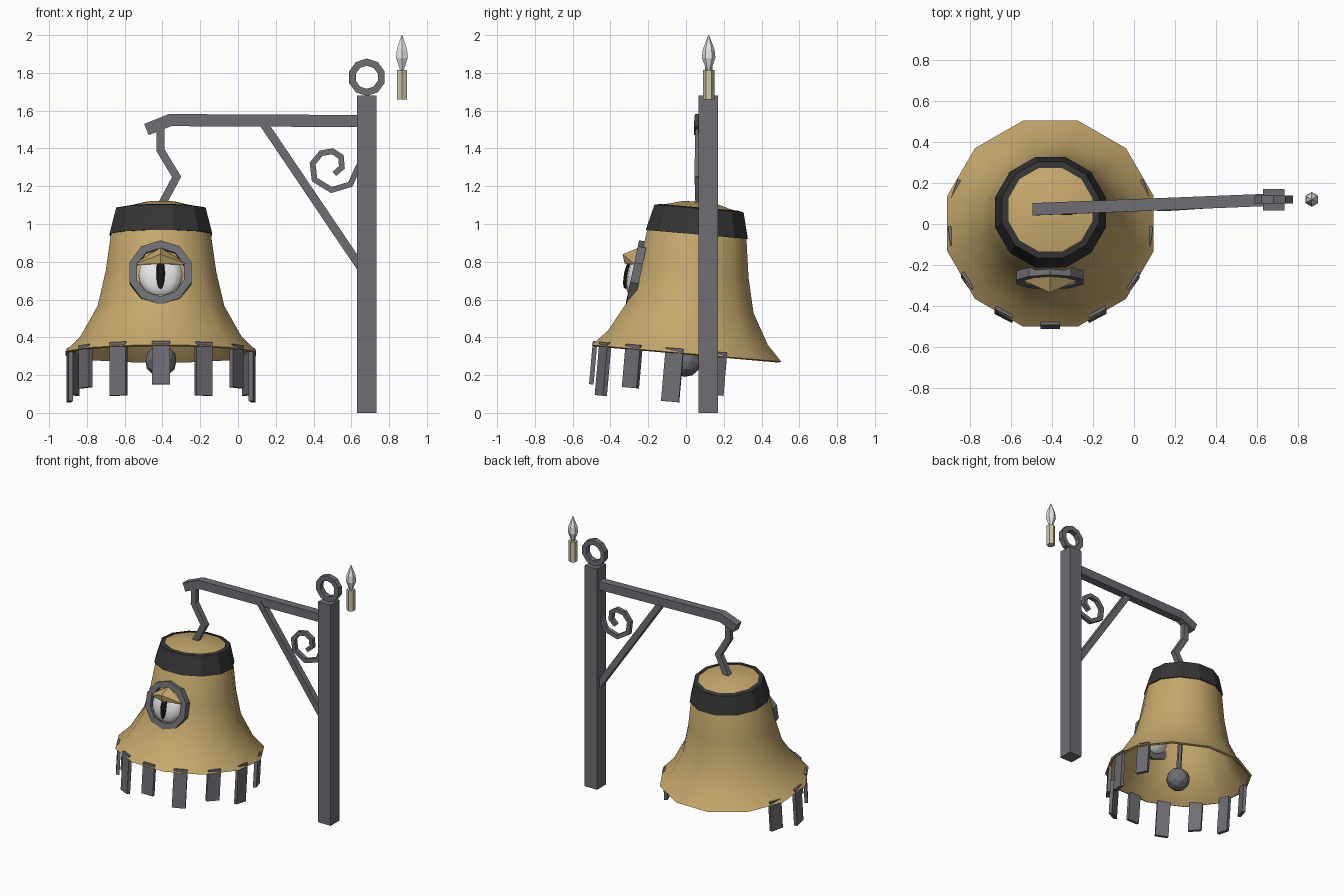
import bpy, bmesh, math
from mathutils import Vector, Matrix

if "Cube" in bpy.data.objects:
    bpy.data.objects.remove(bpy.data.objects["Cube"])


def material(name, rgb):
    m = bpy.data.materials.new(name)
    m.diffuse_color = (*rgb, 1)
    m.use_nodes = True
    m.node_tree.nodes["Principled BSDF"].inputs["Base Color"].default_value = m.diffuse_color
    return m


BRASS = material("brass", (0.56, 0.39, 0.15))
IRON = material("iron grey", (0.155, 0.155, 0.175))
BAND = material("dark band", (0.035, 0.035, 0.035))
WHITE = material("white", (0.85, 0.85, 0.85))
BLACK = material("black", (0.01, 0.01, 0.01))
WAX = material("wax", (0.62, 0.55, 0.38))


def finish(name, bm, mat, matrix=Matrix(), smooth=None):
    bmesh.ops.recalc_face_normals(bm, faces=bm.faces)
    me = bpy.data.meshes.new(name)
    bm.to_mesh(me)
    bm.free()
    ob = bpy.data.objects.new(name, me)
    bpy.context.collection.objects.link(ob)
    me.materials.append(mat)
    ob.matrix_world = matrix
    if smooth:
        bpy.ops.object.select_all(action='DESELECT')
        ob.select_set(True)
        bpy.context.view_layer.objects.active = ob
        bpy.ops.object.shade_smooth_by_angle(angle=math.radians(smooth))
    return ob


def lathe(name, profile, n, mat, matrix=Matrix(), closed=False, smooth=None, turn=0.5):
    """Revolve (radius, height) points about z; open ends are capped."""
    bm = bmesh.new()
    rings = [[bm.verts.new((r * math.cos(a), r * math.sin(a), z))
              for a in [2 * math.pi * (i + turn) / n for i in range(n)]] for r, z in profile]
    pairs = list(zip(rings, rings[1:]))
    if closed:
        pairs.append((rings[-1], rings[0]))
    else:
        bm.faces.new(rings[0])
        bm.faces.new(rings[-1])
    for a, b in pairs:
        for i in range(n):
            j = (i + 1) % n
            bm.faces.new((a[i], a[j], b[j], b[i]))
    return finish(name, bm, mat, matrix, smooth)


def sweep(name, pts, w, d, mat, matrix=Matrix(), cyclic=False):
    """Rectangular bar (w in the xz plane, d along y) with mitred corners."""
    pts = [Vector(p) for p in pts]
    n, bm, rings = len(pts), bmesh.new(), []
    for i, p in enumerate(pts):
        t1 = (p - pts[i - 1]).normalized() if i or cyclic else None
        t2 = (pts[(i + 1) % n] - p).normalized() if i < n - 1 or cyclic else None
        t1, t2 = t1 or t2, t2 or t1
        t = (t1 + t2).normalized()
        u = t.cross(Vector((0, 1, 0))).normalized() * w / 2 / max(0.5, t.dot(t1))
        s = Vector((0, d / 2, 0))
        rings.append([bm.verts.new(p + v) for v in (u + s, u - s, -u - s, -u + s)])
    for a, b in list(zip(rings, rings[1:])) + ([(rings[-1], rings[0])] if cyclic else []):
        for i in range(4):
            j = (i + 1) % 4
            bm.faces.new((a[i], a[j], b[j], b[i]))
    if not cyclic:
        bm.faces.new(rings[0])
        bm.faces.new(rings[-1])
    return finish(name, bm, mat, matrix)


def circle(r, n, c=(0, 0, 0)):
    return [(c[0] + r * math.cos(2 * math.pi * (i + .5) / n), c[1],
             c[2] + r * math.sin(2 * math.pi * (i + .5) / n)) for i in range(n)]


def box(name, size, mat, matrix):
    bm = bmesh.new()
    bmesh.ops.create_cube(bm, size=1)
    bmesh.ops.scale(bm, vec=size, verts=bm.verts)
    return finish(name, bm, mat, matrix)


def place(x, y, z, tilt=0):
    return Matrix.Translation((x, y, z)) @ Matrix.Rotation(math.radians(tilt), 4, 'X')


# Post, ring finial, arm, brace and scroll
box("post", (0.105, 0.105, 1.68), IRON, place(0.682, 0.118, 0.84))
sweep("post_ring", circle(0.08, 10, (0.682, 0.12, 1.777)), 0.036, 0.04, IRON, cyclic=True)
sweep("arm", [(0.66, 0.118, 1.545), (-0.36, 0.077, 1.55), (-0.485, 0.072, 1.5)], 0.064, 0.06, IRON)
sweep("brace", [(0.13, 0.085, 1.54), (0.65, 0.118, 0.77)], 0.045, 0.045, IRON)
sweep("scroll", [(x, 0.11, z) for x, z in
                 [(.64, 1.31), (.595, 1.21), (.495, 1.18), (.405, 1.235), (.395, 1.32), (.44, 1.375),
                  (.50, 1.385), (.545, 1.355), (.55, 1.30), (.51, 1.265)]], 0.03, 0.03, IRON)
sweep("bell_hook", [(-.41, .07, 1.54), (-.41, .067, 1.39), (-.325, .065, 1.25), (-.405, .07, 1.1)],
      0.042, 0.04, IRON)

# Floating candle and flame
lathe("candle", [(0.03, 1.66), (0.03, 1.815)], 6, WAX, place(0.868, 0.12, 0))
lathe("flame", [(0.012, 1.815), (0.036, 1.88), (0.031, 1.925), (0.002, 2.0)], 6, WHITE,
      place(0.868, 0.12, 0))

# Bell, open below, leaning slightly back
TILT = place(-0.408, 0.002, 0.315, -5)
OUTER = [(.522, 0), (.44, .083), (.347, .245), (.303, .43), (.272, .64), (.217, .77), (.088, .803)]
bell = OUTER + [(.001, .805), (.001, .78), (.2, .74), (.255, .63), (.286, .43), (.33, .24),
                (.423, .075), (.505, -.006)]
lathe("bell", bell, 12, BRASS, TILT, closed=True, smooth=50)
lathe("bell_band", [(.255, .632), (.281, .632), (.245, .77), (.213, .776)], 12, BAND, TILT, closed=True)

# Clapper
lathe("clapper_rod", [(0.018, 0.0), (0.018, 0.79)], 6, IRON, TILT)
bm = bmesh.new()
bmesh.ops.create_icosphere(bm, subdivisions=2, radius=0.085)
finish("clapper", bm, IRON, TILT @ Matrix.Translation((0, 0, -0.04)))

# Iron teeth around the front of the rim, alternating lengths
for k in range(-4, 5):
    low = -0.262 if k % 2 else -0.207
    spin = Matrix.Rotation(math.radians(27.5 * k), 4, 'Z')
    box(f"rim_tooth_{k + 5}", (0.095, 0.024, 0.022 - low), IRON,
        TILT @ spin @ Matrix.Translation((0, -0.487, (0.022 + low) / 2)))

# Eye: ring, ball, slit pupil and lid
EYE = place(-0.41, -0.262, 0.74, -12)
sweep("eye_ring", circle(0.152, 10), 0.04, 0.045, IRON, EYE, cyclic=True)
for name, size, y, mat in (("eyeball", (.122, .05, .118), 0, WHITE),
                           ("pupil", (.024, .022, .085), -.042, BLACK)):
    bm = bmesh.new()
    bmesh.ops.create_uvsphere(bm, u_segments=10, v_segments=8, radius=1)
    bmesh.ops.scale(bm, vec=size, verts=bm.verts)
    finish(name, bm, mat, EYE @ Matrix.Translation((0, y, -0.01)), smooth=60 if mat == WHITE else None)
bm = bmesh.new()
lid = [(-.145, -.27, .785), (0, -.25, .875), (.145, -.27, .785), (0, -.335, .84), (0, -.325, .79)]
v = [bm.verts.new((x - .41, y, z)) for x, y, z in lid]
for f in ((0, 1, 3), (1, 2, 3), (0, 3, 4), (3, 2, 4), (0, 4, 2), (0, 2, 1)):
    bm.faces.new([v[i] for i in f])
finish("eyelid", bm, BRASS)
